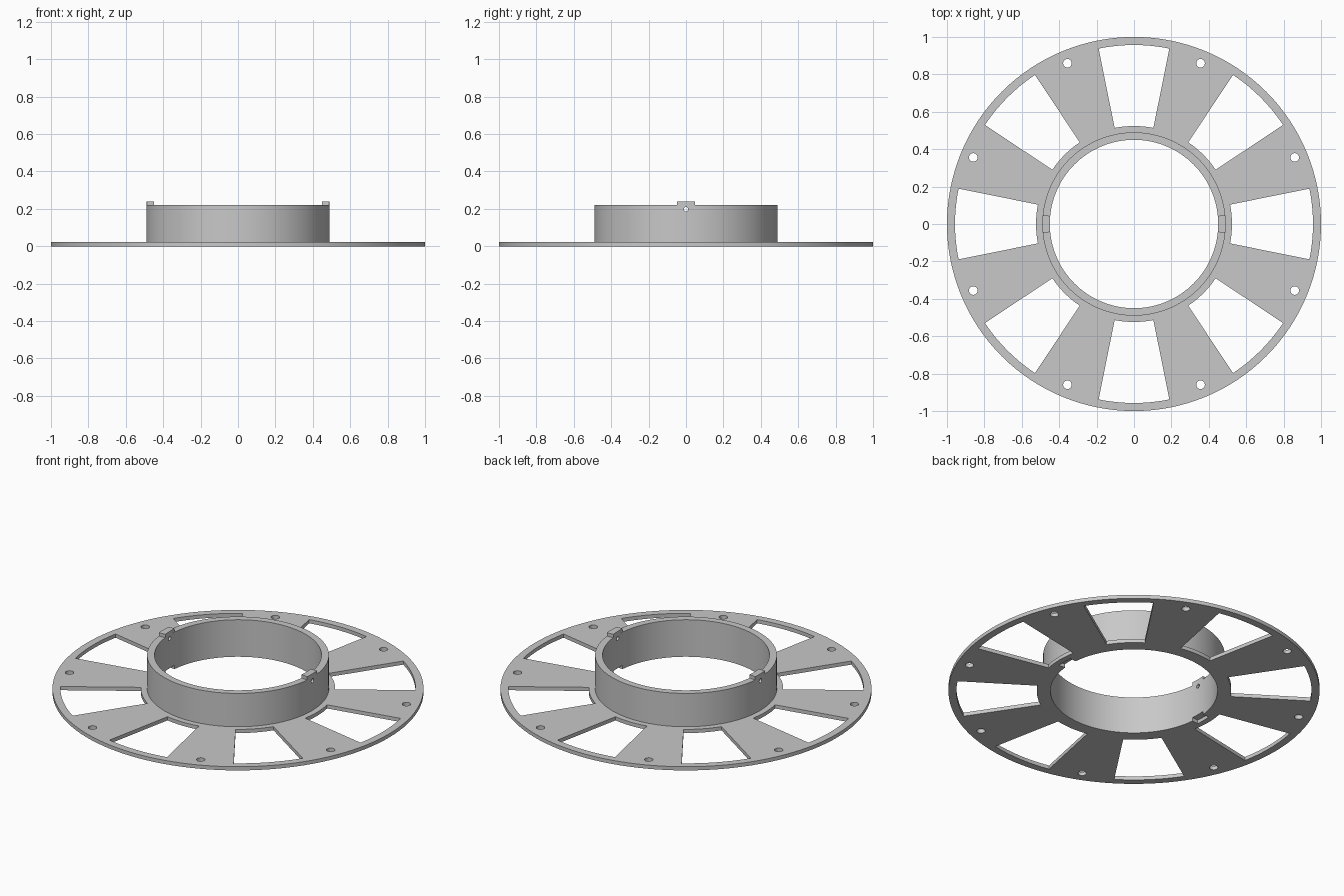
import bpy, bmesh
from math import radians, cos, sin, pi, asin
from mathutils import Matrix

cube = bpy.data.objects.get("Cube")
if cube:
    bpy.data.objects.remove(cube, do_unlink=True)

SEGMENTS = 128
INNER, WALL, OUTER = 0.45, 0.49, 1.0      # radii
PLATE, TOP, TAB = 0.022, 0.22, 0.24       # heights
TAB_ANGLE = asin(0.047 / WALL)

grey = bpy.data.materials.new("plain grey")
grey.use_nodes = True
colour = (0.58, 0.58, 0.58, 1)
grey.diffuse_color = colour
grey.node_tree.nodes["Principled BSDF"].inputs["Base Color"].default_value = colour


def make_object(name, bm):
    bmesh.ops.recalc_face_normals(bm, faces=bm.faces)
    mesh = bpy.data.meshes.new(name)
    bm.to_mesh(mesh)
    bm.free()
    mesh.materials.append(grey)
    ob = bpy.data.objects.new(name, mesh)
    bpy.context.collection.objects.link(ob)
    return ob


def arc_prism(bm, r0, r1, middle, half, z0, z1, steps=8):
    """Solid ring sector between two radii and two heights."""
    angles = [middle - half + 2 * half * i / steps for i in range(steps + 1)]
    outline = [(r1 * cos(a), r1 * sin(a)) for a in angles]
    outline += [(r0 * cos(a), r0 * sin(a)) for a in reversed(angles)]
    low = [bm.verts.new((x, y, z0)) for x, y in outline]
    high = [bm.verts.new((x, y, z1)) for x, y in outline]
    bm.faces.new(low)
    bm.faces.new(high)
    for i in range(len(low)):
        j = (i + 1) % len(low)
        bm.faces.new((low[i], low[j], high[j], high[i]))


def cylinder(bm, radius, depth, matrix):
    bmesh.ops.create_cone(bm, cap_ends=True, segments=24, radius1=radius,
                          radius2=radius, depth=depth, matrix=matrix)


# Flange and collar turned from one profile
profile = [(INNER, 0), (OUTER, 0), (OUTER, PLATE),
           (WALL, PLATE), (WALL, TOP), (INNER, TOP)]
bm = bmesh.new()
rings = []
for i in range(SEGMENTS):
    a = 2 * pi * i / SEGMENTS
    rings.append([bm.verts.new((r * cos(a), r * sin(a), z)) for r, z in profile])
for i, ring in enumerate(rings):
    after = rings[(i + 1) % SEGMENTS]
    for k in range(len(profile)):
        n = (k + 1) % len(profile)
        bm.faces.new((ring[k], after[k], after[n], ring[n]))
body = make_object("flanged_collar", bm)

# Cutters: windows, bolt holes, pin holes and tab sockets
bm = bmesh.new()
for i in range(8):
    a = i * pi / 4
    arc_prism(bm, 0.524, 0.957, a, radians(11.4), -0.05, 0.08)
    b = a + pi / 8
    cylinder(bm, 0.023, 0.2, Matrix.Translation((0.93 * cos(b), 0.93 * sin(b), 0)))
for side in (0, pi):
    arc_prism(bm, 0.43, WALL, side, TAB_ANGLE, -0.05, 0.021)
    place = Matrix.Translation((0.47 * cos(side), 0, 0.198))
    cylinder(bm, 0.012, 0.2, place @ Matrix.Rotation(pi / 2, 4, "Y"))
cutter = make_object("cutter", bm)
cutter.hide_render = True

cut = body.modifiers.new("cut", "BOOLEAN")
cut.operation = "DIFFERENCE"
cut.solver = "EXACT"
cut.object = cutter
graph = bpy.context.evaluated_depsgraph_get()
result = bpy.data.meshes.new_from_object(body.evaluated_get(graph))
body.modifiers.clear()
body.data = result
bpy.data.objects.remove(cutter, do_unlink=True)

# Locating tabs on the collar rim
parts = [body]
for name, side in (("left_tab", 0), ("right_tab", pi)):
    bm = bmesh.new()
    arc_prism(bm, INNER, WALL, side, TAB_ANGLE, TOP, TAB)
    parts.append(make_object(name, bm))

# Smooth round walls, sharp edges
bpy.ops.object.select_all(action="DESELECT")
for ob in parts:
    ob.select_set(True)
bpy.context.view_layer.objects.active = body
bpy.ops.object.shade_smooth_by_angle(angle=radians(30))
